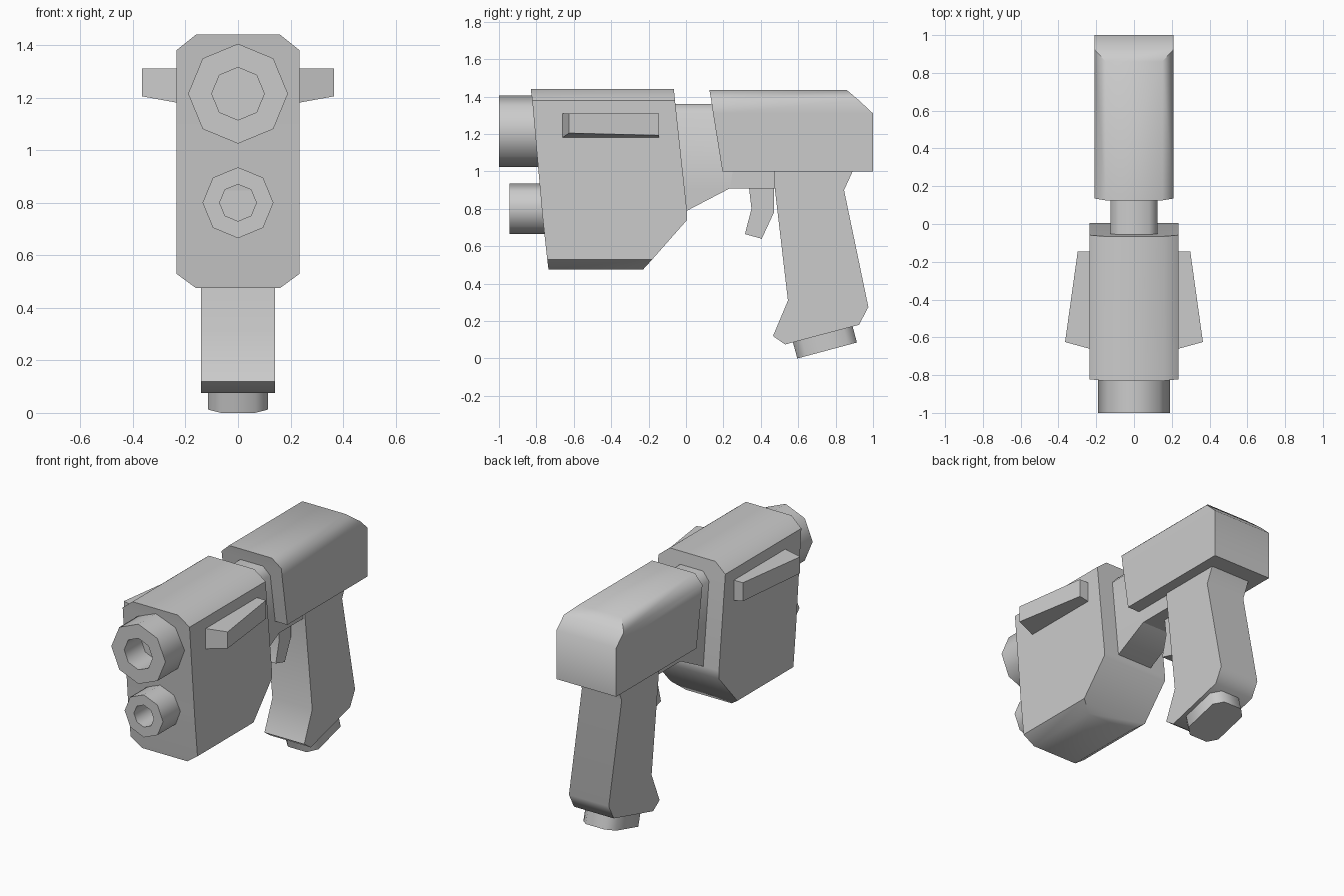
import bpy, bmesh
from math import cos, sin, pi, radians
from mathutils import Vector

cube = bpy.data.objects.get("Cube")
if cube:
    bpy.data.objects.remove(cube, do_unlink=True)

grey = bpy.data.materials.new("plain grey")
grey.use_nodes = True
colour = (0.6, 0.6, 0.6, 1)
grey.diffuse_color = colour
grey.node_tree.nodes["Principled BSDF"].inputs["Base Color"].default_value = colour


def loft(name, rings):
    """Skin a list of matching point rings and cap both ends."""
    bm = bmesh.new()
    loops = [[bm.verts.new(p) for p in ring] for ring in rings]
    n = len(loops[0])
    for a, b in zip(loops, loops[1:]):
        for i in range(n):
            j = (i + 1) % n
            bm.faces.new((a[i], a[j], b[j], b[i]))
    bm.faces.new(loops[0])
    bm.faces.new(loops[-1])
    bmesh.ops.recalc_face_normals(bm, faces=bm.faces)
    mesh = bpy.data.meshes.new(name)
    bm.to_mesh(mesh)
    bm.free()
    mesh.materials.append(grey)
    obj = bpy.data.objects.new(name, mesh)
    bpy.context.collection.objects.link(obj)
    bpy.ops.object.select_all(action='DESELECT')
    obj.select_set(True)
    bpy.context.view_layer.objects.active = obj
    bpy.ops.object.shade_smooth_by_angle(angle=radians(50))
    return obj


def layers(name, rows):
    """Stack rectangles given as (height, half width, front, back)."""
    return loft(name, [[(-w, f, z), (w, f, z), (w, b, z), (-w, b, z)]
                       for z, w, f, b in rows])


def plate(name, profile, w):
    """Extrude a side profile of (y, z) points across the width."""
    return loft(name, [[(x, y, z) for y, z in profile] for x in (-w, w)])


def barrel(name, z, radius, bore, front, back):
    """Eight-sided tube with a blind bore."""
    steps = ((radius, back), (radius, front), (bore, front), (bore, front + 0.17))
    return loft(name, [[(r * sin(i * pi / 4), y, z + r * cos(i * pi / 4))
                        for i in range(8)] for r, y in steps])


# Main bodies
layers("front_housing", [
    (0.475, 0.16, -0.735, -0.23), (0.53, 0.235, -0.742, -0.18),
    (0.74, 0.235, -0.765, 0.005), (0.79, 0.235, -0.77, 0.005),
    (1.38, 0.235, -0.822, -0.059), (1.44, 0.16, -0.83, -0.065)])
layers("rear_housing", [
    (1.0, 0.21, 0.195, 1.0), (1.31, 0.21, 0.145, 1.0),
    (1.38, 0.21, 0.135, 0.925), (1.435, 0.15, 0.125, 0.86)])
layers("neck", [
    (0.79, 0.125, -0.1, 0.005), (0.91, 0.125, -0.1, 0.235),
    (1.31, 0.125, -0.1, 0.3), (1.36, 0.08, -0.1, 0.3)])
layers("under_rail", [(0.91, 0.125, 0.2, 0.6), (1.05, 0.125, 0.2, 0.6)])

# Barrels
barrel("upper_barrel", 1.215, 0.19, 0.1, -1.0, -0.7)
barrel("lower_barrel", 0.8, 0.135, 0.07, -0.945, -0.65)

# Grip and trigger
plate("grip", [(0.47, 0.95), (0.545, 0.31), (0.465, 0.12), (0.53, 0.075),
               (0.925, 0.18), (0.975, 0.275), (0.845, 0.9), (0.9, 1.02),
               (0.47, 1.02)], 0.14)
plate("trigger", [(0.335, 0.93), (0.35, 0.8), (0.315, 0.665),
                  (0.405, 0.64), (0.47, 0.78), (0.47, 0.93)], 0.045)

# Tilted grip cap with clipped corners
along, up = Vector((0, 0.966, 0.259)), Vector((0, -0.259, 0.966))
start = Vector((0, 0.595, 0))
w, c, length = 0.115, 0.05, 0.33
plan = [(-w, c), (c - w, 0), (w - c, 0), (w, c),
        (w, length - c), (w - c, length), (c - w, length), (-w, length - c)]
loft("grip_cap", [[start + Vector((x, 0, 0)) + along * u + up * h for x, u in plan]
                  for h in (0, 0.12)])

# Side fins
for side, label in ((1, "left_fin"), (-1, "right_fin")):
    rings = []
    for root, tip, y_root, y_tip in ((0.2, 0.365, -0.67, -0.625),
                                     (0.2, 0.298, -0.145, -0.145)):
        rings.append([(side * root, y_root, 1.31), (side * tip, y_tip, 1.31),
                      (side * tip, y_tip, 1.305 - 0.1 if tip > 0.3 else 1.193),
                      (side * root, y_root, 1.175)])
    loft(label, rings)
